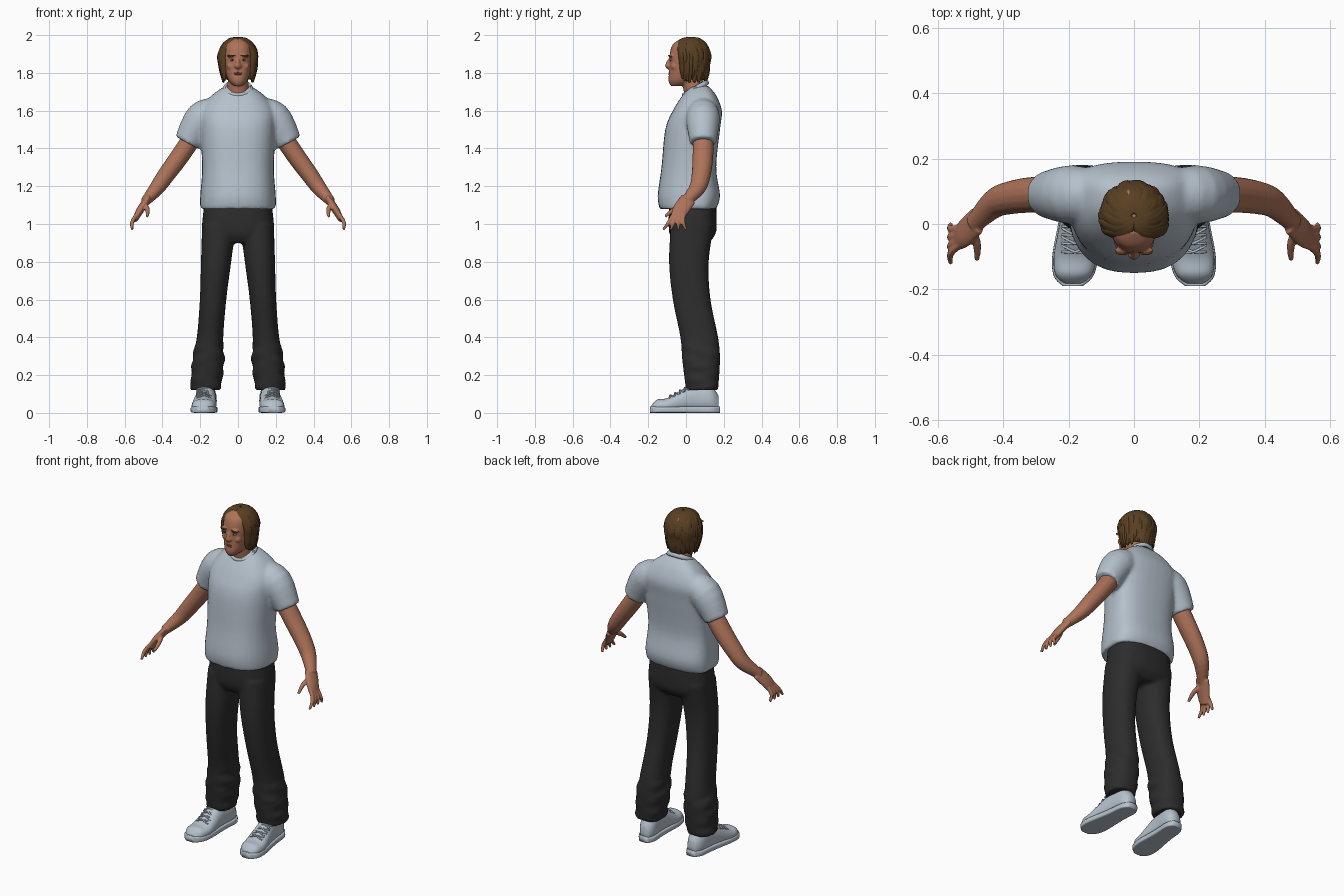
import bpy, bmesh, math, random
from mathutils import Vector, Matrix

random.seed(4)
cube = bpy.data.objects.get("Cube")
if cube:
    bpy.data.objects.remove(cube, do_unlink=True)


def material(name, *rgb):
    mat = bpy.data.materials.new(name)
    mat.use_nodes = True
    mat.diffuse_color = (*rgb, 1)
    mat.node_tree.nodes["Principled BSDF"].inputs["Base Color"].default_value = (*rgb, 1)
    return mat


CLOTH = material("pale blue grey", .46, .53, .6)
SKIN = material("tan skin", .42, .17, .1)
HAIR = material("brown hair", .1, .05, .016)
CHARCOAL = material("charcoal", .026, .026, .027)
LIPS = material("dull red lips", .3, .09, .06)
WHITE = material("eye white", .5, .45, .42)
IRIS = material("dark iris", .03, .02, .015)


def smooth_keys(keys, steps):
    """Catmull-Rom interpolation of number tuples."""
    result, last = [], len(keys) - 1
    for i in range(last):
        before, start, end, after = (keys[max(0, min(last, i + k))] for k in (-1, 0, 1, 2))
        for step in range(steps):
            t = step / steps
            result.append([q + t / 2 * (r - p + t * (2 * p - 5 * q + 4 * r - s + t * (3 * (q - r) + s - p)))
                           for p, q, r, s in zip(before, start, end, after)])
    return result + [list(keys[last])]


def skin_rings(bm, rings):
    """Bridge consecutive rings and close both ends."""
    rows = [[bm.verts.new(point) for point in ring] for ring in rings]
    count = len(rows[0])
    for lower, upper in zip(rows, rows[1:]):
        for i in range(count):
            j = (i + 1) % count
            bm.faces.new((lower[i], lower[j], upper[j], upper[i]))
    bm.faces.new(rows[0][::-1])
    bm.faces.new(rows[-1])


def slab(bm, keys, power=2.3, middle=.55, centre=lambda t: 0, along_y=False, sides=32):
    """Loft of keys (position, half width, low edge, high edge)."""
    rings = []
    for t, width, low, high in smooth_keys(keys, 5):
        mid, ring = low + (high - low) * middle, []
        for i in range(sides):
            angle = math.tau * i / sides
            c, s = (math.copysign(abs(f(angle)) ** (2 / power), f(angle)) for f in (math.cos, math.sin))
            across = mid + s * (high - mid if s > 0 else mid - low)
            x = centre(t) + width * c
            ring.append((x, t, across) if along_y else (x, across, t))
        rings.append(ring)
    skin_rings(bm, rings)


def tube(bm, keys, squash=1, ref=(0, 1, 0), steps=4, sides=12):
    """Loft of keys (x, y, z, radius), widened along ref by squash."""
    keys, rings = smooth_keys(keys, steps), []
    for i, (x, y, z, radius) in enumerate(keys):
        ahead, behind = keys[min(i + 1, len(keys) - 1)], keys[max(i - 1, 0)]
        tangent = Vector(ahead[:3]) - Vector(behind[:3])
        u = tangent.cross(Vector(ref)).normalized()
        v = u.cross(tangent).normalized() * squash
        angles = [math.tau * j / sides for j in range(sides)]
        rings.append([Vector((x, y, z)) + (u * math.cos(a) + v * math.sin(a)) * radius for a in angles])
    skin_rings(bm, rings)


def ball(bm, centre, size):
    matrix = Matrix.Translation(centre) @ Matrix.Diagonal((*size, 1))
    bmesh.ops.create_uvsphere(bm, u_segments=16, v_segments=10, radius=1, matrix=matrix)


def mirror(bm):
    """Add a copy of everything on the other side."""
    copies = bmesh.ops.duplicate(bm, geom=bm.verts[:] + bm.edges[:] + bm.faces[:])["geom"]
    for item in copies:
        if isinstance(item, bmesh.types.BMVert):
            item.co.x *= -1


def finish(bm, name, mat, voxel=0, relax=0):
    """Make the object; a voxel size fuses its overlapping pieces."""
    bmesh.ops.recalc_face_normals(bm, faces=bm.faces[:])
    mesh = bpy.data.meshes.new(name)
    bm.to_mesh(mesh)
    bm.free()
    mesh.materials.append(mat)
    mesh.polygons.foreach_set("use_smooth", [True] * len(mesh.polygons))
    ob = bpy.data.objects.new(name, mesh)
    bpy.context.collection.objects.link(ob)
    if voxel:
        fuse = ob.modifiers.new("Fuse", 'REMESH')
        fuse.mode, fuse.voxel_size, fuse.use_smooth_shade = 'VOXEL', voxel, True
        ob.modifiers.new("Relax", 'SMOOTH').iterations = relax


# Shirt: mirrored sleeves fused with the torso
bm = bmesh.new()
tube(bm, [(.1, .09, 1.6, .07), (.19, .09, 1.56, .09), (.27, .09, 1.43, .07)], sides=20)
mirror(bm)
slab(bm, [(1.08, .2, -.14, .16), (1.15, .2, -.15, .18), (1.3, .19, -.13, .16), (1.5, .2, -.11, .18),
          (1.6, .2, -.07, .19), (1.68, .14, -.02, .16), (1.73, .07, .02, .12)], power=2.5, middle=.65)
finish(bm, "shirt", CLOTH, .01, 6)

# Ribbed collar, low at the front
bm = bmesh.new()
frame = Matrix.Translation((0, .05, 1.715)) @ Matrix.Rotation(math.radians(30), 4, 'X')
circle = [frame @ (Matrix.Rotation(math.tau * i / 40, 4, 'Z') @ Vector((.07, 0, 0))) for i in range(42)]
tube(bm, [(*point, .01) for point in circle], 1.4, frame.col[2][:3], steps=1)
finish(bm, "collar", CLOTH)

# Trousers: legs with loose folds near the hem, fused with the hips
bm = bmesh.new()
slab(bm, [(.12, .08, 0, .17), (.28, .085, -.02, .18), (.4, .07, -.03, .17), (.6, .07, -.07, .13),
          (.8, .08, -.09, .12), (1, .09, -.08, .15)], centre=lambda z: .18 - .08 * z)
for vert in bm.verts:
    if .14 < vert.co.z < .36:
        vert.co.x += .006 * math.sin(vert.co.z * 75 + vert.co.y * 25)
mirror(bm)
slab(bm, [(.9, .15, -.06, .12), (.96, .19, -.09, .16), (1.1, .18, -.09, .16)], power=2.5)
finish(bm, "trousers", CHARCOAL, .01, 4)

# Arms with palm, fingers and thumb
bm = bmesh.new()
tube(bm, [(.2, .09, 1.52, .05), (.3, .09, 1.37, .05), (.38, .08, 1.26, .046), (.43, .06, 1.19, .04),
          (.49, 0, 1.12, .026)], 1.1, sides=16)
tube(bm, [(.48, .01, 1.13, .02), (.52, -.03, 1.07, .02), (.545, -.05, 1.02, .014)], 2.2, sides=16)
for i in range(4):
    y, tip = -.09 + .025 * i, -.12 + .04 * i
    tube(bm, [(.53, y * .7, 1.06, .01), (.56, y, 1.01, .011), (.56, tip, .97, .007)])
tube(bm, [(.5, -.01, 1.11, .014), (.48, -.06, 1.08, .013), (.48, -.11, 1.04, .008)], ref=(0, 0, 1))
mirror(bm)
finish(bm, "arms_and_hands", SKIN, .005, 3)

# Head: cheeks, nostrils, ears, brow, skull, neck and nose
bm = bmesh.new()
ball(bm, (.04, -.06, 1.835), (.02, .02, .02))
ball(bm, (.01, -.094, 1.836), (.01, .01, .01))
ball(bm, (.075, .01, 1.86), (.01, .02, .03))
ball(bm, (.035, -.08, 1.89), (.025, .012, .008))
mirror(bm)
slab(bm, [(1.73, .02, -.08, -.03), (1.76, .05, -.093, .05), (1.82, .07, -.088, .09), (1.9, .077, -.086, .11),
          (1.95, .07, -.07, .11), (1.98, .04, -.03, .08)])
tube(bm, [(0, .05, 1.62, .06), (0, .05, 1.69, .06), (0, .02, 1.8, .05)], sides=20)
tube(bm, [(0, -.08, 1.88, .008), (0, -.1, 1.84, .011), (0, -.09, 1.825, .008)], ref=(1, 0, 0))
finish(bm, "head", SKIN, .005, 3)

# Lips
bm = bmesh.new()
for z in (1.792, 1.8):
    ball(bm, (0, -.085, z), (.022, .009, .004))
finish(bm, "lips", LIPS)

# Eyes, irises and eyebrows
for name, mat, centre, size in (("eyes", WHITE, (.03, -.077, 1.868), (.013, .008, .006)),
                                ("irises", IRIS, (.03, -.082, 1.868), (.006, .005, .006)),
                                ("eyebrows", HAIR, (.035, -.085, 1.891), (.022, .01, .004))):
    bm = bmesh.new()
    ball(bm, centre, size)
    mirror(bm)
    finish(bm, name, mat)

# Hair: base volume plus locks falling from a centre parting
bm = bmesh.new()
ball(bm, (0, .03, 1.88), (.09, .095, .1))
LOCKS, POINTS = 15, 8
for side in (-1, 1):
    for i in range(LOCKS):
        around = i / (LOCKS - 1)
        top, low = math.radians(-84 + 174 * around), math.radians(-30 + 120 * around)
        length, keys = random.uniform(.28, .33), []
        for k in range(POINTS):
            t = k / (POINTS - 1)
            lift, fall = max(0, 1.5 - 2.5 * t), max(0, t - .6)
            angle = top + (low - top) * min(1, 2 * t)
            out = math.cos(lift) * (1 - .35 * fall) * random.uniform(.97, 1.03)
            radius = .003 + .009 * math.sqrt(max(0, math.sin(math.pi * t)))
            keys.append((side * .094 * out * math.cos(angle), .025 + .097 * out * math.sin(angle),
                         1.88 + .107 * math.sin(lift) - length * fall, radius))
        facing = (top + low) / 2
        tube(bm, keys, 1.9, (-side * math.sin(facing), math.cos(facing), 0), sides=10)
finish(bm, "hair", HAIR)

# Shoes: one outline of (position, half width, top) gives upper and sole
outline = [(-.19, .03, .04), (-.16, .06, .07), (-.1, .07, .08), (0, .06, .135), (.06, .055, .15),
           (.14, .052, .14), (.18, .03, .09)]
toe_out = lambda y: .172 - .08 * y
for name, power, keys in (("shoe_uppers", 2.3, [(y * .96, w * .93, .01, top) for y, w, top in outline]),
                          ("shoe_soles", 5, [(y, w, 0, .035) for y, w, top in outline])):
    bm = bmesh.new()
    slab(bm, keys, power, .4, toe_out, along_y=True)
    mirror(bm)
    finish(bm, name, CLOTH)

# Crossed laces over the instep
bm = bmesh.new()
for row in range(4):
    y, z = -.085 + .026 * row, .09 + .013 * row
    for side in (-.04, .04):
        tube(bm, [(.18 - side, y, z - .014, .004), (.18, y, z + .004, .004), (.18 + side, y + .02, z - .006, .004)],
             sides=8)
mirror(bm)
finish(bm, "laces", CLOTH)
